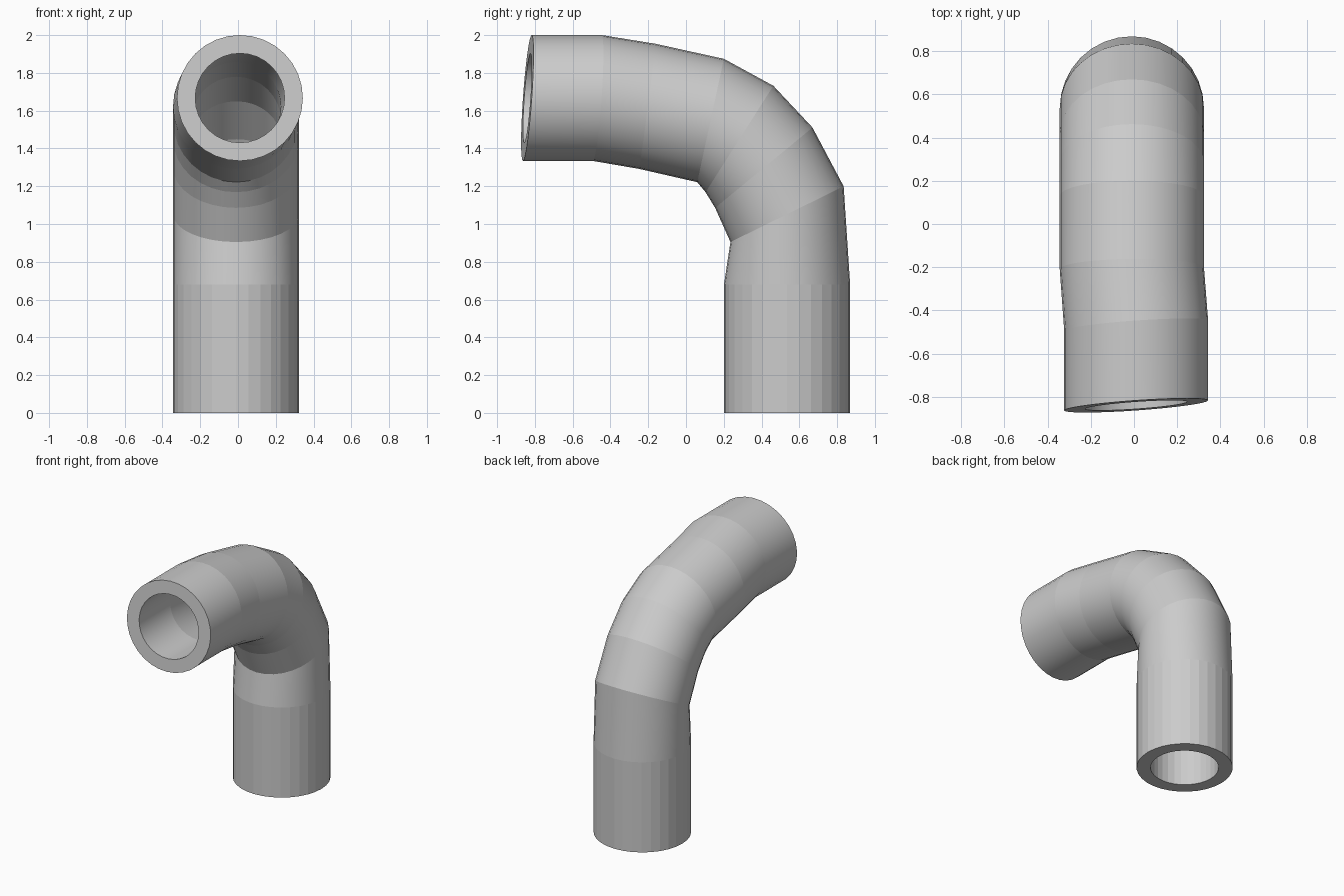
import bpy, bmesh, math
from mathutils import Vector

if "Cube" in bpy.data.objects:
    bpy.data.objects.remove(bpy.data.objects["Cube"])

SIDES, R_OUT, R_IN = 32, 0.334, 0.237

# Bend stations: centre (x, y, z), tilt of the ring in degrees, sideways yaw slope
STATIONS = [
    ((-0.01, 0.535, 0.0), 0, 0),
    ((-0.01, 0.535, 0.68), 0, 0),
    ((-0.01, 0.535, 1.052), 26.2, 0),
    ((-0.01, 0.412, 1.298), 39.5, 0),
    ((-0.01, 0.283, 1.45), 57.5, 0),
    ((-0.01, 0.13, 1.548), 77.8, 0),
    ((-0.01, -0.205, 1.623), 82.5, 0.01),
    ((0.01, -0.470, 1.667), 86, 0.07),
    ((0.01, -0.840, 1.667), 86, 0.07),
]

bm = bmesh.new()


def ring(station, radius):
    centre, tilt, yaw = station
    a = math.radians(tilt)
    u = Vector((1, yaw, 0)).normalized()
    v = Vector((0, math.cos(a), math.sin(a)))
    return [bm.verts.new(Vector(centre) + radius *
                         (u * math.cos(t) + v * math.sin(t)))
            for t in (2 * math.pi * i / SIDES for i in range(SIDES))]


def bridge(a, b, smooth):
    for i in range(SIDES):
        j = (i + 1) % SIDES
        bm.faces.new((a[i], a[j], b[j], b[i])).smooth = smooth


# Outer and inner walls; the straight lower length is faceted
outer = [ring(s, R_OUT) for s in STATIONS]
inner = [ring(s, R_IN) for s in STATIONS]
for k in range(len(STATIONS) - 1):
    bridge(outer[k], outer[k + 1], k > 0)
    bridge(inner[k + 1], inner[k], k > 0)

# Annular end rims
bridge(inner[0], outer[0], False)
bridge(outer[-1], inner[-1], False)

# Crisp seams between the bend segments
for loop in outer + inner:
    for i in range(SIDES):
        bm.edges.get((loop[i], loop[(i + 1) % SIDES])).smooth = False

bmesh.ops.recalc_face_normals(bm, faces=bm.faces)
mesh = bpy.data.meshes.new("bent_pipe")
bm.to_mesh(mesh)
bm.free()
bpy.context.collection.objects.link(bpy.data.objects.new("bent_pipe", mesh))
